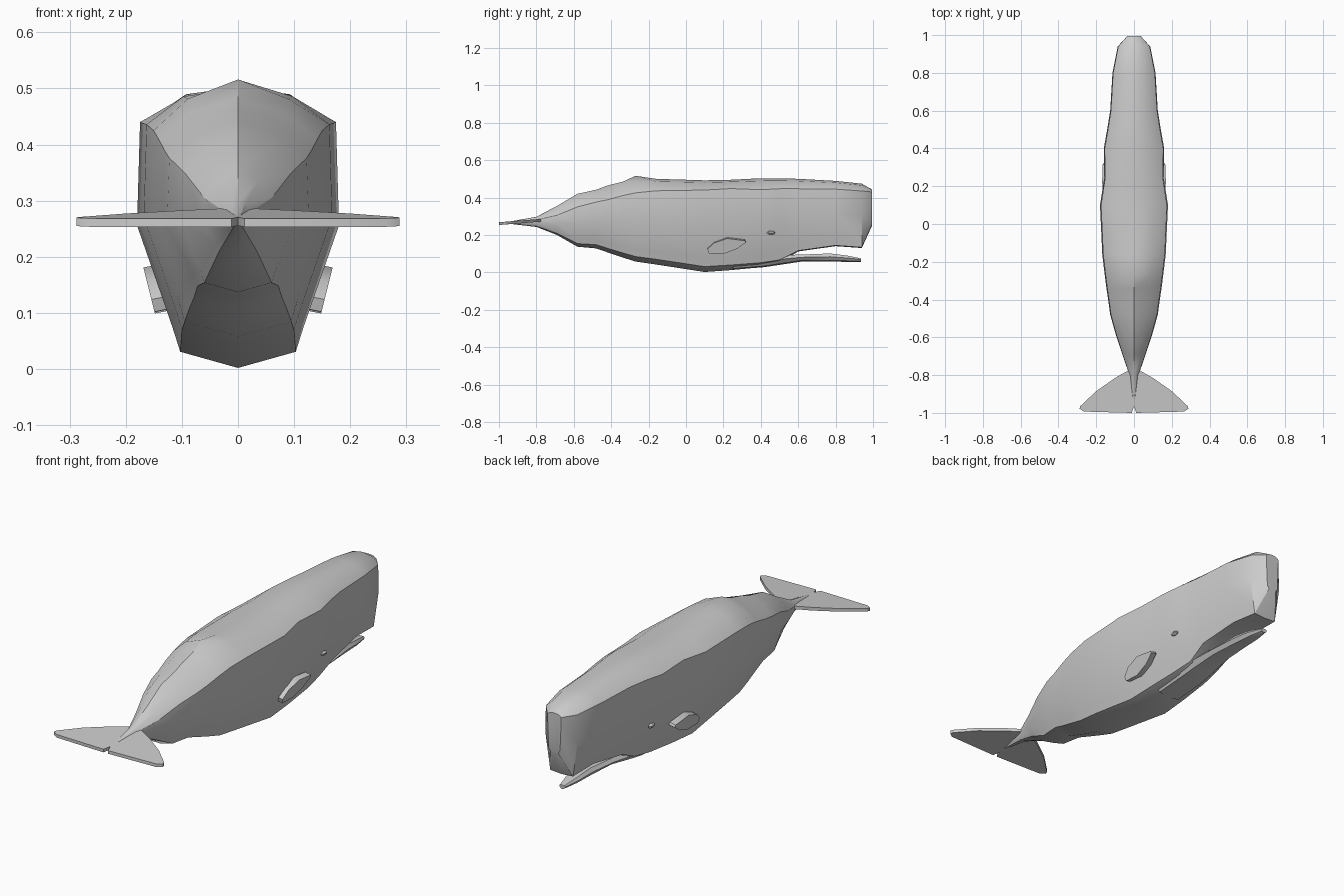
import bpy, bmesh, math


def finish(name, bm, smooth=True):
    bmesh.ops.recalc_face_normals(bm, faces=bm.faces)
    me = bpy.data.meshes.new(name)
    bm.to_mesh(me)
    bm.free()
    ob = bpy.data.objects.new(name, me)
    bpy.context.collection.objects.link(ob)
    bpy.ops.object.select_all(action='DESELECT')
    ob.select_set(True)
    bpy.context.view_layer.objects.active = ob
    if smooth:
        bpy.ops.object.shade_smooth_by_angle(angle=math.radians(32))
    return ob


def loft(name, rings):
    """Each ring is (y, half profile of (x, z) from top centre to bottom centre)."""
    bm = bmesh.new()
    loops = []
    for y, half in rings:
        pts = half + [(-x, z) for x, z in half[-2:0:-1]]
        loops.append([bm.verts.new((x, y, z)) for x, z in pts])
    for a, b in zip(loops, loops[1:]):
        n = len(a)
        for i in range(n):
            bm.faces.new((a[i], a[(i + 1) % n], b[(i + 1) % n], b[i]))
    bm.faces.new(loops[0])
    bm.faces.new(loops[-1])
    return finish(name, bm)


def slab(name, outline, place, offset):
    """Extrude a flat outline mapped into space by place()."""
    bm = bmesh.new()
    f = bm.faces.new([bm.verts.new(place(*p)) for p in outline])
    r = bmesh.ops.extrude_face_region(bm, geom=[f])
    bmesh.ops.translate(bm, vec=offset,
                        verts=[v for v in r['geom'] if isinstance(v, bmesh.types.BMVert)])
    return finish(name, bm)


# Body and head: y, top, shoulder z, belly z, half width, belly half width
stations = [
    (-0.93, 0.274, 0.270, 0.258, 0.008, 0.004),
    (-0.80, 0.297, 0.280, 0.243, 0.024, 0.012),
    (-0.69, 0.355, 0.305, 0.200, 0.062, 0.034),
    (-0.58, 0.420, 0.350, 0.137, 0.098, 0.060),
    (-0.48, 0.442, 0.376, 0.128, 0.126, 0.072),
    (-0.42, 0.464, 0.388, 0.107, 0.134, 0.078),
    (-0.34, 0.484, 0.410, 0.080, 0.146, 0.088),
    (-0.27, 0.516, 0.425, 0.058, 0.155, 0.095),
    (-0.16, 0.500, 0.436, 0.042, 0.168, 0.100),
    (0.10, 0.492, 0.440, 0.002, 0.180, 0.103),
    (0.24, 0.495, 0.448, 0.012, 0.158, 0.098),
    (0.40, 0.503, 0.442, 0.027, 0.160, 0.088),
    (0.50, 0.503, 0.447, 0.045, 0.142, 0.078),
    (0.60, 0.500, 0.447, 0.112, 0.126, 0.085),
    (0.80, 0.489, 0.445, 0.140, 0.114, 0.070),
    (0.94, 0.474, 0.435, 0.130, 0.086, 0.060),
]
rings = []
for y, zt, zs, zb, w, wb in stations:
    keel = zt - zs
    lift = 0.028 * wb / 0.1 if y < 0.55 else 0.004
    drop = 0.38 if -0.7 < y < -0.25 else 0.22
    mid = zb + 0.58 * (zs - zb)
    rings.append((y, [(0, zt), (0.58 * w, zt - drop * keel), (0.97 * w, zs), (w, mid),
                      (wb + 0.18 * (w - wb), zb + lift + 0.1 * (zs - zb)),
                      (wb, zb + lift), (0, zb)]))
# Blunt snout
rings.append((0.995, [(0, 0.443), (0.022, 0.440), (0.036, 0.430), (0.034, 0.36),
                      (0.030, 0.27), (0.02, 0.255), (0, 0.25)]))
loft("body", rings)

# Lower jaw: y, top, bottom, half width
jaw = [(0.25, 0.10, 0.014, 0.080), (0.42, 0.095, 0.028, 0.078), (0.50, 0.092, 0.040, 0.072),
       (0.62, 0.095, 0.058, 0.056), (0.77, 0.101, 0.058, 0.042), (0.86, 0.090, 0.056, 0.034),
       (0.935, 0.075, 0.055, 0.016)]
loft("lower_jaw", [(y, [(0, t), (0.75 * w, t), (w, (t + b) / 2 + 0.004),
                        (0.7 * w, b + 0.006), (0, b)]) for y, t, b, w in jaw])

# Tail flukes, pectoral fins and eyes, mirrored left and right
fluke = [(0, -0.79), (0.03, -0.775), (0.10, -0.815), (0.20, -0.885), (0.285, -0.965),
         (0.288, -0.978), (0.265, -0.993), (0.012, -1.0), (0, -0.965)]
fin = [(0.115, 0.13), (0.122, 0.108), (0.20, 0.105), (0.27, 0.13), (0.32, 0.165),
       (0.315, 0.175), (0.22, 0.187), (0.15, 0.163)]
for side, s in (("right", 1), ("left", -1)):
    slab(side + "_fluke", fluke,
         lambda x, y: (s * x, y, 0.253 + 0.08 * (y + 1.0)), (0, 0, 0.015))
    slab(side + "_flipper", fin,
         lambda y, z: (s * (0.117 + 0.25 * (z - 0.10)), y, z), (s * 0.03, 0, -0.006))
    bm = bmesh.new()
    bmesh.ops.create_uvsphere(bm, u_segments=8, v_segments=5, radius=1)
    bmesh.ops.scale(bm, vec=(0.010, 0.022, 0.010), verts=bm.verts)
    bmesh.ops.translate(bm, vec=(s * 0.136, 0.455, 0.212), verts=bm.verts)
    finish(side + "_eye", bm)
